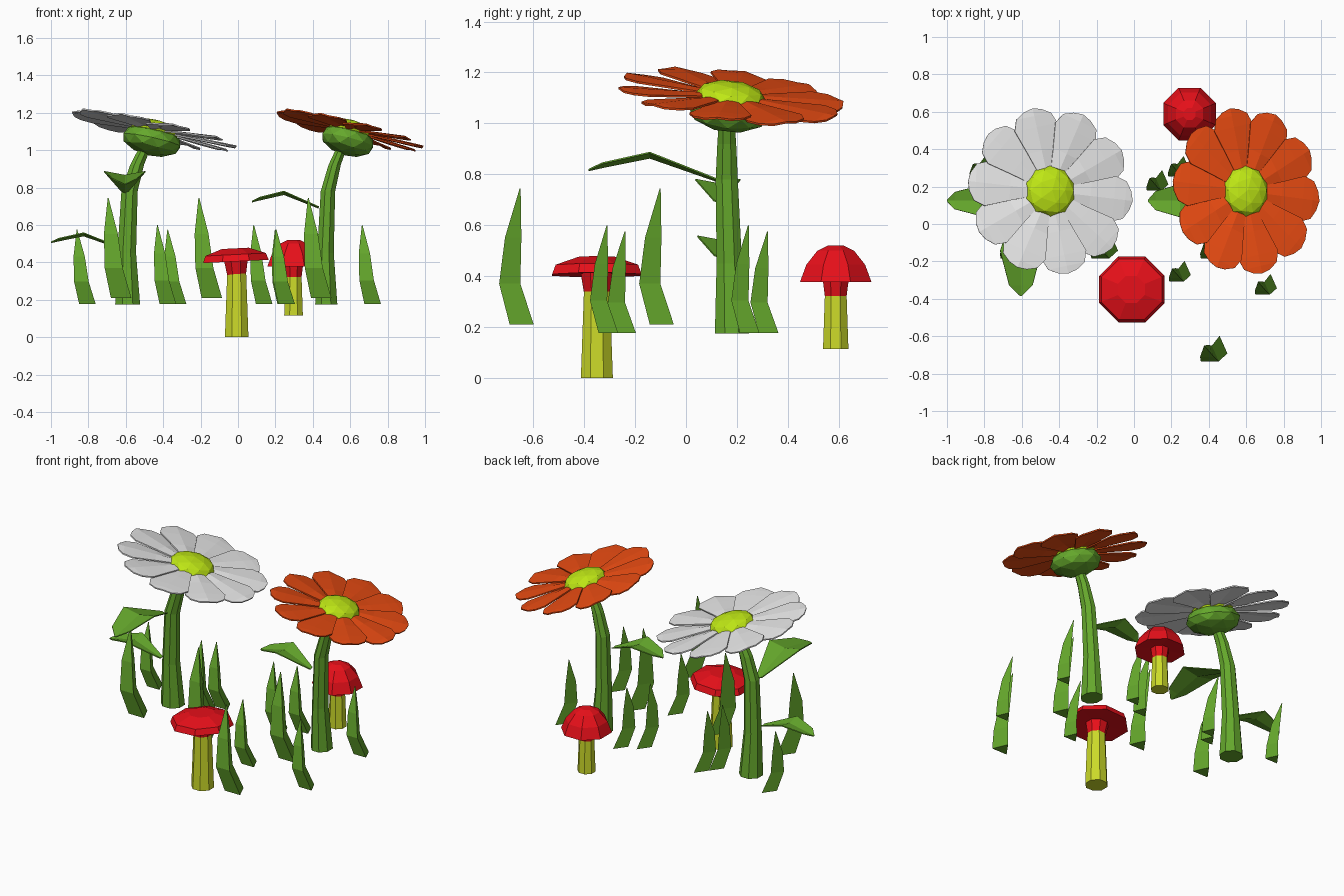
import bpy, bmesh
from math import pi, cos, sin
from mathutils import Matrix, Vector

cube = bpy.data.objects.get("Cube")
if cube:
    bpy.data.objects.remove(cube, do_unlink=True)


def material(name, rgb):
    m = bpy.data.materials.new(name)
    m.use_nodes = True
    m.diffuse_color = (*rgb, 1)
    m.node_tree.nodes["Principled BSDF"].inputs["Base Color"].default_value = (*rgb, 1)
    return m


GREEN = material("leaf green", (0.13, 0.39, 0.025))
WHITE = material("petal white", (0.8, 0.8, 0.8))
ORANGE = material("petal orange", (0.8, 0.07, 0.006))
LIME = material("flower centre lime", (0.55, 0.85, 0.008))
RED = material("cap red", (0.8, 0.005, 0.01))
PALE = material("mushroom stalk yellow", (0.6, 0.7, 0.022))


def finish(name, bm, mat, matrix=Matrix(), thickness=0, fix_normals=True):
    bm.transform(matrix)
    if fix_normals:
        bmesh.ops.recalc_face_normals(bm, faces=bm.faces[:])
    mesh = bpy.data.meshes.new(name)
    bm.to_mesh(mesh)
    bm.free()
    mesh.materials.append(mat)
    ob = bpy.data.objects.new(name, mesh)
    bpy.context.collection.objects.link(ob)
    if thickness:
        mod = ob.modifiers.new("thickness", 'SOLIDIFY')
        mod.thickness = thickness
    return ob


def loft(bm, rings, closed=True):
    """Join rows of points with faces; closed rows are also capped."""
    rows = [[bm.verts.new(p) for p in ring] for ring in rings]
    n = len(rows[0])
    for a, b in zip(rows, rows[1:]):
        for i in range(n if closed else n - 1):
            j = (i + 1) % n
            bm.faces.new((a[i], a[j], b[j], b[i]))
    if closed:
        bm.faces.new(rows[0][::-1])
        bm.faces.new(rows[-1])


def circle(x, y, z, r, n=8):
    return [(x + r * cos(2 * pi * (i + 0.5) / n), y + r * sin(2 * pi * (i + 0.5) / n), z)
            for i in range(n)]


def round_part(name, sections, mat, matrix):
    bm = bmesh.new()
    loft(bm, [circle(*s) for s in sections])
    return finish(name, bm, mat, matrix)


# Folded leaf growing along +x: distance, half width, edge height, midrib height
LEAF = [(0, 0.014, 0, -0.006), (0.19, 0.08, 0.075, 0.06),
        (0.325, 0.045, 0.045, 0.033), (0.365, 0.004, 0.026, 0.024)]


def leaf(name, base, angle, size, matrix):
    bm = bmesh.new()
    loft(bm, [[(d, -w, e), (d, 0, m), (d, w, e)] for d, w, e, m in LEAF], closed=False)
    place = Matrix.Translation(base) @ Matrix.Rotation(angle, 4, 'Z') @ Matrix.Scale(size, 4)
    finish(name, bm, GREEN, matrix @ place, 0.006)


# Petal half outline: distance from centre, half width
PETAL = [(0.07, 0.03), (0.22, 0.078), (0.35, 0.122), (0.41, 0.1), (0.44, 0.05)]


def petals(name, mat, matrix):
    bm = bmesh.new()
    for k in range(10):
        turn = (Matrix.Rotation(pi / 6 + k * pi / 5, 4, 'Z')
                @ Matrix.Rotation(0.09, 4, 'X'))
        rows = []
        for d, w in PETAL:
            tip = 0.012 if d > 0.43 else 0
            rows.append([turn @ Vector(p) for p in
                         ((d, -w, 0), (d + tip, 0, 0.008), (d, w, 0))])
        loft(bm, rows, closed=False)
    finish(name, bm, mat, matrix, 0.008, fix_normals=False)


def blob(name, r, height, z, mat, matrix):
    bm = bmesh.new()
    bmesh.ops.create_icosphere(bm, subdivisions=2, radius=1)
    shape = Matrix.Translation((0, 0, z)) @ Matrix.Diagonal((r, r, height, 1))
    finish(name, bm, mat, matrix @ shape)


def flower(name, x, width, mat, leaves):
    plant = Matrix.Translation((x, 0.18, 0)) @ Matrix.Diagonal((width, 1, 1, 1))
    round_part(name + "_stem", [(0, 0, 0.175, 0.072), (-0.005, -0.01, 0.45, 0.054),
                                (0.01, -0.02, 0.78, 0.047), (0.05, -0.02, 0.92, 0.04),
                                (0.1, -0.02, 1.03, 0.032)], GREEN, plant)
    tilt = Vector((0, 0, 1)).rotation_difference(Vector((0.22, 0.11, 1))).to_matrix().to_4x4()
    head = plant @ Matrix.Translation((0.14, -0.005, 1.1)) @ tilt
    petals(name + "_petals", mat, head)
    blob(name + "_calyx", 0.163, 0.082, -0.05, GREEN, head)
    blob(name + "_centre", 0.136, 0.056, 0.008, LIME, head)
    for i, (base, angle, size) in enumerate(leaves):
        leaf(f"{name}_leaf_{i + 1}", base, angle, size, plant)


flower("white_flower", -0.59, 1, WHITE,
       [((-0.045, -0.055, 0.485), pi, 1), ((-0.015, -0.06, 0.785), -pi / 2, 1.38)])
flower("orange_flower", 0.472, 0.89, ORANGE, [((-0.045, -0.055, 0.7), pi, 1.1)])


# Grass blades: three-sided, bending away from the base and back
BLADE = [(0, 0, 0, 1), (-0.038, -0.045, 0.3, 0.88),
         (-0.052, -0.032, 0.64, 0.68), (-0.066, -0.006, 1, 0.04)]
SECTION = [(0.052, -0.045), (0.012, 0.045), (-0.052, -0.045)]


def grass(index, x, y, z, tip, size):
    bm = bmesh.new()
    loft(bm, [[(x + size * (dx + s * px), y + size * (dy + s * py), z + h * (tip - z))
               for px, py in SECTION] for dx, dy, h, s in BLADE])
    finish(f"grass_blade_{index}", bm, GREEN)


short = [(-0.805, 0.325), (-0.32, 0.325), (0.255, 0.325), (0.26, -0.235),
         (-0.375, 0.25), (0.14, 0.25), (0.72, 0.25), (0.72, -0.305)]
tall = [(-0.625, -0.095), (-0.14, -0.095), (0.445, -0.095), (0.445, -0.645)]
for i, (x, y) in enumerate(short):
    grass(i + 1, x, y, 0.177, 0.575 if i < 4 else 0.6, 0.85)
for i, (x, y) in enumerate(tall):
    grass(len(short) + i + 1, x, y, 0.21, 0.745, 1.05)


# Mushrooms: profile of height and radius around the stalk axis
def mushroom(name, x, y, stalk, cap, lean):
    place = Matrix.Translation((x, y, 0))
    round_part(name + "_stalk", [(0, 0, z, r) for z, r in stalk], PALE, place)
    pivot = Matrix.Translation((0, 0, cap[0][0]))
    tip = pivot @ Matrix.Rotation(lean, 4, 'Y') @ pivot.inverted()
    round_part(name + "_cap", [(0, 0, z, r) for z, r in cap], RED, place @ tip)


mushroom("flat_mushroom", -0.007, -0.35, [(0, 0.068), (0.34, 0.055)],
         [(0.325, 0.053), (0.41, 0.068), (0.405, 0.19), (0.442, 0.175), (0.475, 0.078)], -0.05)
mushroom("round_mushroom", 0.297, 0.588, [(0.115, 0.054), (0.33, 0.046)],
         [(0.32, 0.046), (0.385, 0.055), (0.377, 0.152), (0.445, 0.125),
          (0.5, 0.078), (0.52, 0.035)], 0)
